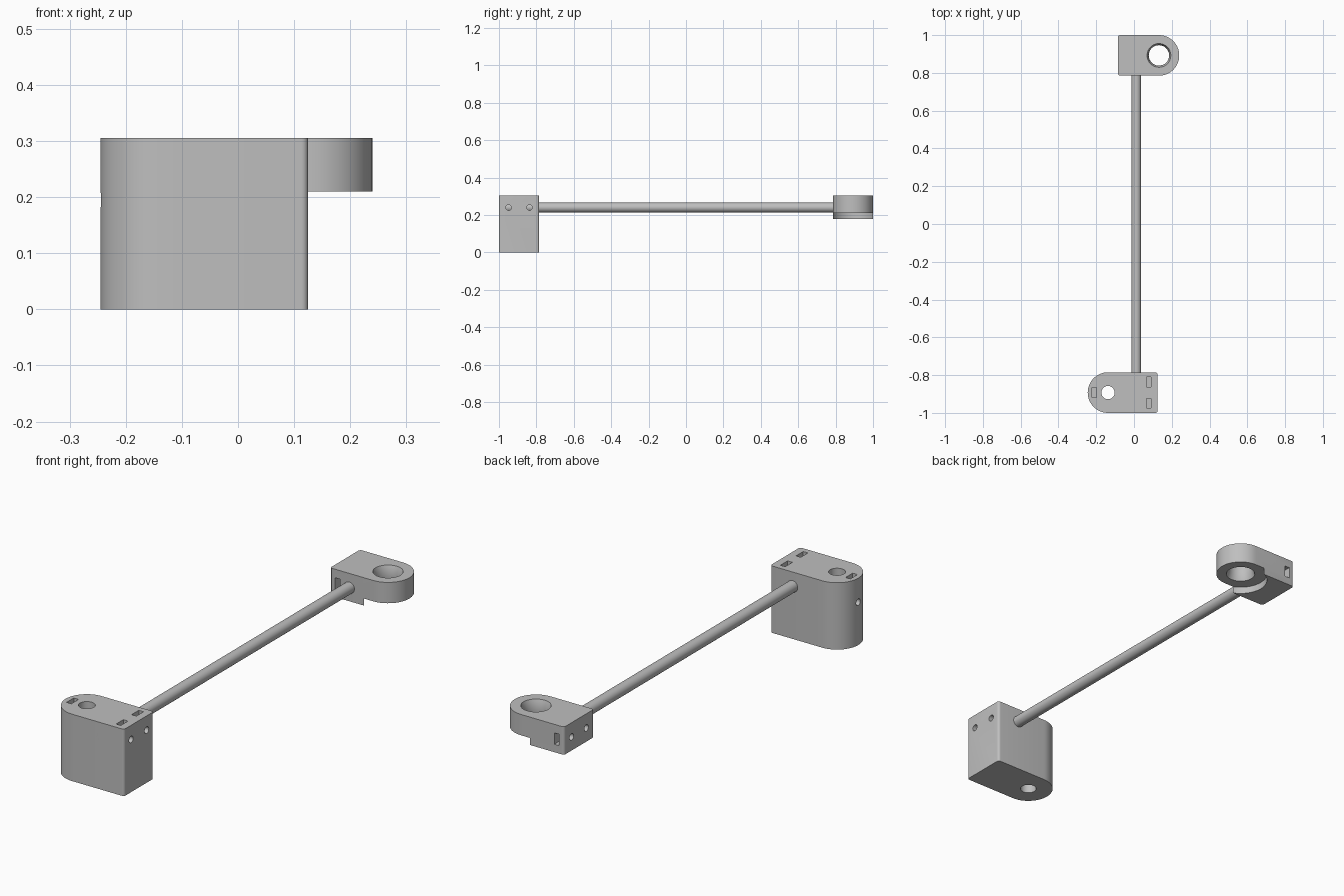
import bpy, bmesh, math
from mathutils import Matrix, Vector

if "Cube" in bpy.data.objects:
    bpy.data.objects.remove(bpy.data.objects["Cube"], do_unlink=True)

grey = bpy.data.materials.new("plain grey")
grey.use_nodes = True
grey.diffuse_color = (0.52, 0.52, 0.52, 1)
grey.node_tree.nodes["Principled BSDF"].inputs["Base Color"].default_value = grey.diffuse_color

TURN = {"z": Matrix(),
        "x": Matrix.Rotation(math.pi / 2, 4, "Y"),
        "y": Matrix.Rotation(-math.pi / 2, 4, "X")}


def arc(cx, cy, r, a0, a1, n):
    return [(cx + r * math.cos(math.radians(a0 + (a1 - a0) * i / n)),
             cy + r * math.sin(math.radians(a0 + (a1 - a0) * i / n))) for i in range(n + 1)]


def loft(name, sections, centre=(0, 0, 0), axis="z"):
    """Closed solid skinned through (outline, height) sections."""
    bm = bmesh.new()
    rings = [[bm.verts.new((x, y, h)) for x, y in outline] for outline, h in sections]
    for a, b in zip(rings, rings[1:]):
        for i in range(len(a)):
            j = (i + 1) % len(a)
            bm.faces.new((a[i], a[j], b[j], b[i]))
    bm.faces.new(rings[0][::-1])
    bm.faces.new(rings[-1])
    bm.transform(Matrix.Translation(Vector(centre)) @ TURN[axis])
    bmesh.ops.recalc_face_normals(bm, faces=bm.faces)
    mesh = bpy.data.meshes.new(name)
    bm.to_mesh(mesh)
    bm.free()
    mesh.materials.append(grey)
    ob = bpy.data.objects.new(name, mesh)
    bpy.context.collection.objects.link(ob)
    return ob


def lathe(name, profile, centre, axis="z", n=48):
    return loft(name, [(arc(0, 0, r, 0, 360, n)[:-1], h) for r, h in profile], centre, axis)


def rod(name, r, start, length, axis, n=48):
    return lathe(name, [(r, 0), (r, length)], start, axis, n)


def box(name, lo, hi):
    outline = [(lo[0], lo[1]), (hi[0], lo[1]), (hi[0], hi[1]), (lo[0], hi[1])]
    return loft(name, [(outline, lo[2]), (outline, hi[2])])


def bracket(name, side, flat, cx, cy, z0, z1):
    """Block with one round end; side = +1 when the round end points to +x."""
    R, f = 0.1075, 0.012
    reach = side * (cx - flat)
    pts = arc(0, 0, R, -90, 90, 32)
    pts += arc(f - reach, R - f, f, 90, 180, 6) + arc(f - reach, f - R, f, 180, 270, 6)
    outline = [(cx + side * x, cy + y) for x, y in pts]
    return loft(name, [(outline, z0), (outline, z1)])


def select(ob):
    bpy.ops.object.select_all(action="DESELECT")
    ob.select_set(True)
    bpy.context.view_layer.objects.active = ob


def cut(ob, cutters):
    select(ob)
    for c in cutters:
        c.hide_render = True
        m = ob.modifiers.new("cut", "BOOLEAN")
        m.operation, m.solver, m.object = "DIFFERENCE", "EXACT", c
        bpy.ops.object.modifier_apply(modifier=m.name)
        bpy.data.objects.remove(c, do_unlink=True)


TOP, AXIS_Z, ROD_X = 0.305, 0.24, 0.012

# Tall front bracket: vertical bore, screw holes and nut slots
FX, FY = -0.1375, -0.8925
front = bracket("front_bracket", -1, 0.125, FX, FY, 0, TOP)
cutters = [rod("bore", 0.035, (FX, FY, -0.1), 0.5, "z"),
           rod("end_screw", 0.015, (-0.3, FY, 0.195), 0.15, "x", 24),
           box("end_slot", (-0.222, FY - 0.026, 0.165), (-0.198, FY + 0.026, 0.4))]
for s in (-1, 1):
    y = FY + s * 0.056
    cutters += [rod("screw", 0.015, (0.03, y, AXIS_Z), 0.2, "x", 24),
                box("slot", (0.067, y - 0.026, 0.212), (0.091, y + 0.026, 0.4))]
cut(front, cutters)

# Rear bracket: round eye, relieved underneath, with a flared hole
RX, RY, EYE = 0.132, 0.8925, 0.21
rear = bracket("rear_bracket", 1, -0.085, RX, RY, 0.178, TOP)
half = (TOP - EYE) / 2
steps = [i / 6 for i in range(-6, 7)]
flare = [(0.054 + 0.009 * t * t, half * t) for t in steps]
flare = [(0.063, -half - 0.1)] + flare + [(0.063, half + 0.1)]
cutters = [rod("relief", 0.117, (RX, RY, 0.1), EYE - 0.1, "z", 64),
           lathe("eye_hole", flare, (RX, RY, EYE + half))]
for s in (-1, 1):
    y = RY + s * 0.053
    ys = sorted((RY + s * 0.03, RY + s * 0.2))
    cutters += [rod("screw", 0.015, (-0.2, y, AXIS_Z), 0.19, "x", 24),
                box("slot", (-0.06, ys[0], 0.214), (-0.036, ys[1], 0.266))]
cut(rear, cutters)

# Long round bar joining the brackets, flush with their outer faces
bar = rod("connecting_bar", 0.026, (ROD_X, -1, AXIS_Z), 2, "y")

for ob in (front, rear, bar):
    select(ob)
    bpy.ops.object.shade_smooth_by_angle(angle=math.radians(30))
